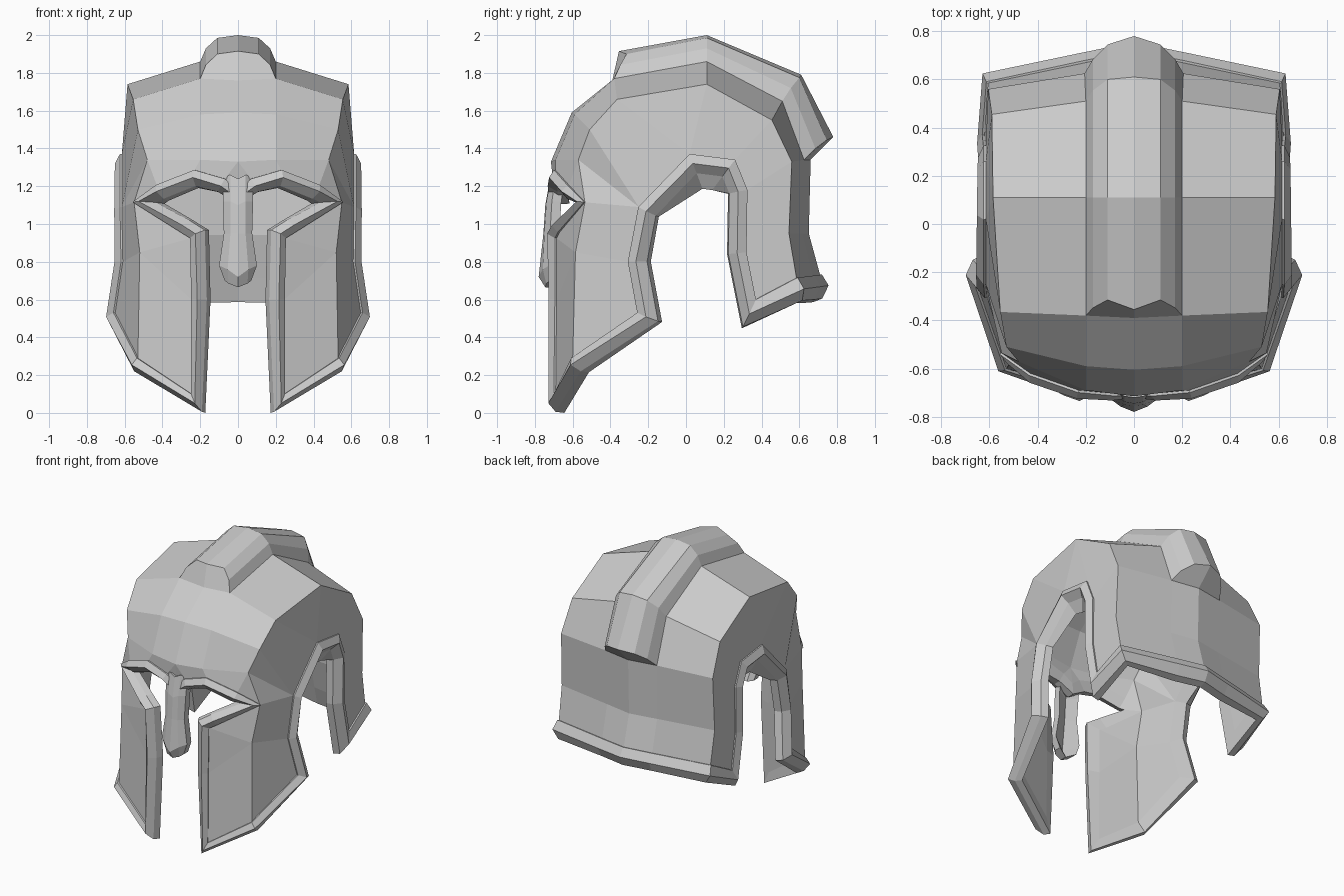
import bpy
import bmesh
from mathutils import Vector

default_cube = bpy.data.objects.get("Cube")
if default_cube:
    bpy.data.objects.remove(default_cube, do_unlink=True)

# Material
steel = bpy.data.materials.new("grey_metal")
steel.use_nodes = True
colour = (0.6, 0.6, 0.6, 1.0)
steel.diffuse_color = colour
steel.node_tree.nodes["Principled BSDF"].inputs["Base Color"].default_value = colour
wall = .07


def add_face(bm, points):
    """Add a face, dropping repeated points."""
    unique = []
    for point in points:
        if point not in unique:
            unique.append(point)
    if len(unique) > 2:
        bm.faces.new([bm.verts.new(point) for point in unique])


def add_strip(bm, first, second):
    """Bridge two rows of points; a repeated point makes a triangle."""
    for i in range(len(first) - 1):
        add_face(bm, [first[i], first[i + 1], second[i + 1], second[i]])


def weld(bm):
    """Merge touching points and turn the faces outwards."""
    bmesh.ops.remove_doubles(bm, verts=bm.verts[:], dist=0.0005)
    bmesh.ops.recalc_face_normals(bm, faces=bm.faces[:])
    bm.normal_update()


def make_object(name, bm, thickness=0.0):
    """Turn half of a part into a mirrored, flat-shaded object."""
    mesh = bpy.data.meshes.new(name)
    bm.to_mesh(mesh)
    bm.free()
    mesh.materials.append(steel)
    part = bpy.data.objects.new(name, mesh)
    bpy.context.collection.objects.link(part)
    mirror = part.modifiers.new("mirror", 'MIRROR')
    mirror.use_clip = True
    mirror.merge_threshold = 0.002
    if thickness:
        solid = part.modifiers.new("thickness", 'SOLIDIFY')
        solid.thickness = thickness
        solid.offset = -1
    return part


# Crown rows from forehead to neck: centre, ridge beside the crest, side edge
crown = [
    [(0, -.715, 1.33), (.2, -.69, 1.34), (.48, -.57, 1.34)],
    [(0, -.605, 1.59), (.2, -.59, 1.58), (.53, -.51, 1.5)],
    [(0, -.39, 1.76), (.2, -.38, 1.77), (.555, -.365, 1.66)],
    [(0, .11, 1.87), (.2, .11, 1.86), (.585, .11, 1.74)],
    [(0, .52, 1.66), (.2, .51, 1.65), (.59, .455, 1.55)],
    [(0, .66, 1.34), (.205, .625, 1.34), (.605, .56, 1.33)],
    [(0, .65, .95), (.2, .615, .95), (.61, .545, .95)],
    [(0, .71, .73), (.2, .67, .725), (.605, .585, .715)],
]
forehead = crown[0]
edge = [row[2] for row in crown]

# Corner of the cheek, its front border, the brow and the ear arch
cheek_low, cheek_mid, eye_corner = (.53, -.6, .29), (.52, -.585, .85), (.55, -.535, 1.115)
cheek_front = [(.245, -.69, .1), (.245, -.685, .6), (.25, -.685, .925), (.3, -.67, .955)]
brow = [(0, -.695, 1.18), (.07, -.705, 1.24), (.23, -.69, 1.285), (.43, -.62, 1.205), eye_corner]
arch = [(.65, -.255, .53), (.61, -.305, .8), (.615, -.25, 1.09), (.615, .02, 1.37),
        (.615, .26, 1.34), (.615, .325, 1.18), (.615, .32, .85), (.62, .37, .6)]

# Helmet shell
bm = bmesh.new()
for upper, lower in zip(crown, crown[1:]):
    add_strip(bm, upper, lower)
add_strip(bm, brow, [forehead[0], forehead[0], forehead[1], edge[0], edge[0]])
add_strip(bm, [cheek_low, cheek_mid, cheek_mid, eye_corner], cheek_front)
side_edge = [cheek_low, cheek_mid, eye_corner] + edge[:4] + edge[3:]
side_arch = arch[:3] + [arch[2]] * 2 + [arch[3]] * 2 + [arch[4]] * 2 + arch[5:]
add_strip(bm, side_edge, side_arch)
weld(bm)
middle = Vector((0, 0, 1))
if sum(f.normal.dot(f.calc_center_median() - middle) for f in bm.faces) < 0:
    bmesh.ops.reverse_faces(bm, faces=bm.faces[:])
    bm.normal_update()

# Raised trim that follows every open border of the shell, flush inside
trim_profile = [(0, -wall), (0, .01), (.05, .03), (.095, -.02), (.1, -wall)]
border = [e for e in bm.edges if e.is_boundary and max(v.co.x for v in e.verts) > .001]
outward = {}
for e in border:
    along = (e.verts[1].co - e.verts[0].co).normalized()
    middle_of_edge = (e.verts[0].co + e.verts[1].co) / 2
    away = middle_of_edge - e.link_faces[0].calc_center_median()
    away -= along * away.dot(along)
    for v in e.verts:
        outward.setdefault(v, []).append(away.normalized())


def trim_scale(co):
    """Narrow trim on the face, wide trim on the neck."""
    if co.y < -.5:
        return .82
    return 1.3 if co.y > .5 else 1.0


trim = bmesh.new()
rings = {}
for v, ways in outward.items():
    side, normal = ways[0].copy(), v.normal.copy()
    if len(ways) > 1:
        side = (ways[0] + ways[1]) / max(.7, 1 + ways[0].dot(ways[1]))
    if v.co.x < .001:
        side.x = normal.x = 0
        side.normalize()
        normal.normalize()
    ring = []
    for across, up in trim_profile:
        # The top of the ear arch has a deeper sloping lip inside
        if v.co.z > 1.3 and across == trim_profile[-1][0]:
            across += wall
        p = v.co + side * across * trim_scale(v.co) + normal * up
        ring.append(trim.verts.new((max(p.x, 0), p.y, max(p.z, 0))))
    rings[v] = ring
for e in border:
    a, b = (rings[v] for v in e.verts)
    for i in range(len(a)):
        trim.faces.new([a[i - 1], a[i], b[i], b[i - 1]])
weld(trim)
make_object("edge_trim", trim)
make_object("helmet_shell", bm, thickness=wall)

# Crest along the top, standing on the ridge lines
crest = bmesh.new()
crest_top = [(0, -.355, 1.915), (0, .11, 2), (0, .61, 1.79), (0, .78, 1.46)]
shoulder_shift = [.04, 0, -.01, -.035]
sections = []
for top, shift, row in zip(crest_top, shoulder_shift, crown[2:6]):
    y, z = top[1] + shift, top[2]
    base = row[1]
    bulge = (.17, y * .5 + base[1] * .5, z * .5 + base[2] * .5)
    sections.append([top, (.11, y, z - .015), bulge, base])
for first, second in zip(sections, sections[1:]):
    add_strip(crest, first, second)
for section, row in ((sections[0], crown[2]), (sections[-1], crown[5])):
    add_face(crest, section + [row[0]])
weld(crest)
make_object("crest", crest)

# Nose guard: flat front with bevelled sides, running up into the brow
nose = bmesh.new()
nose_ridge = [(0, -.72, 1.24), (0, -.745, 1.1), (0, -.755, .95), (0, -.78, .72), (0, -.745, .665)]
nose_front = [(.04, -.715, 1.26), (.04, -.738, 1.12), (.04, -.75, .95),
              (.055, -.758, .76), (.05, -.74, .685)]
nose_side = [(.08, -.69, 1.25), (.08, -.71, 1.12), (.075, -.72, .95),
             (.1, -.725, .78), (.07, -.72, .7)]
nose_back = [(x, y + .05, z) for x, y, z in nose_side]
nose_inner = [(0, y + .05, z) for x, y, z in nose_ridge]
columns = [nose_ridge, nose_front, nose_side, nose_back, nose_inner]
for first, second in zip(columns, columns[1:]):
    add_strip(nose, first, second)
for end in (0, -1):
    add_face(nose, [column[end] for column in columns])
weld(nose)
make_object("nose_guard", nose)
